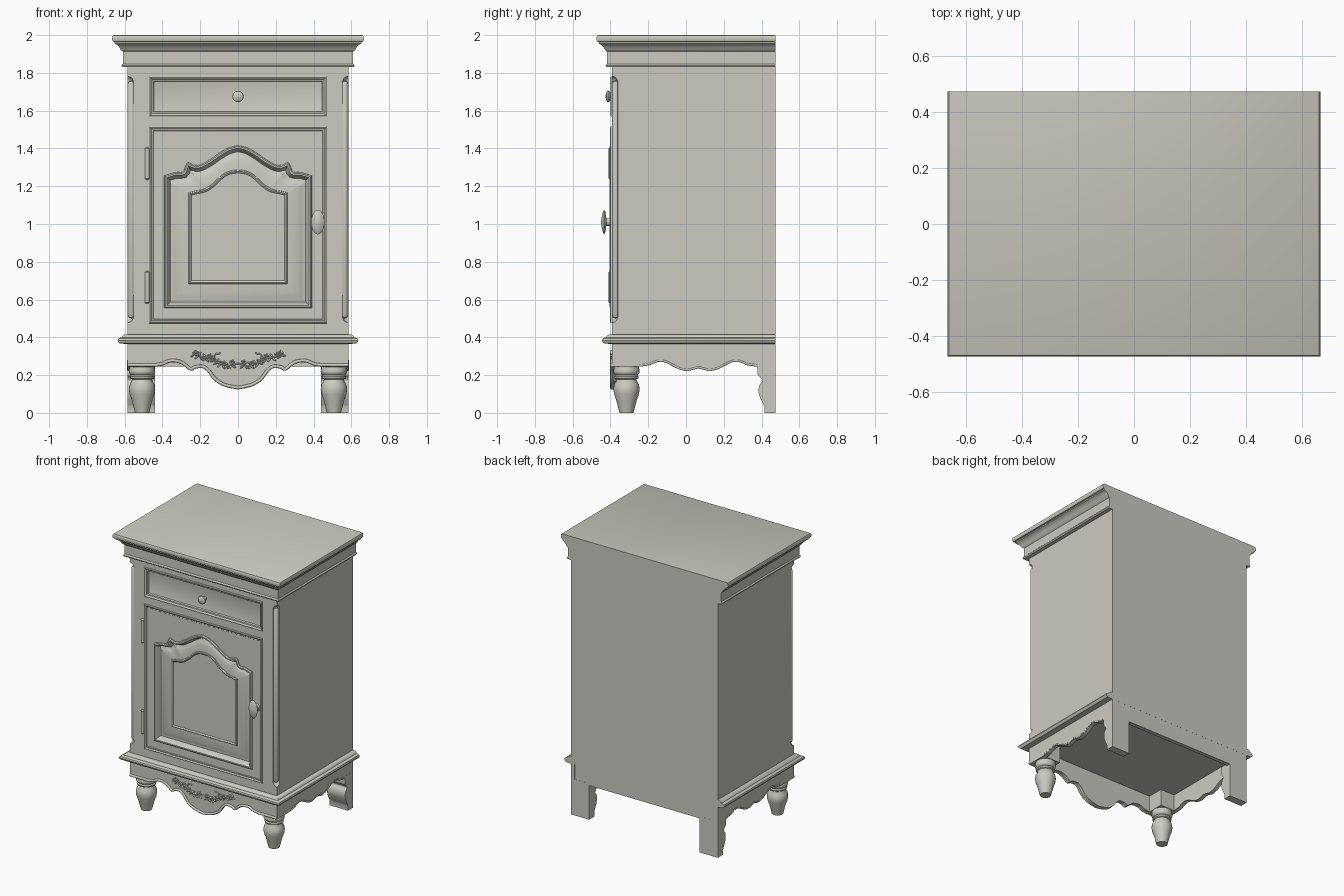
import bpy, bmesh, math, random
from mathutils import Matrix, Vector

if "Cube" in bpy.data.objects:
    bpy.data.objects.remove(bpy.data.objects["Cube"])

random.seed(4)
W, Y0, Y1 = 0.585, -0.393, 0.473          # body half width, front, back
paint = bpy.data.materials.new("warm grey paint")
paint.diffuse_color = (0.6, 0.6, 0.54, 1)
paint.use_nodes = True
paint.node_tree.nodes["Principled BSDF"].inputs["Base Color"].default_value = paint.diffuse_color


def finish(ob, angle=35):
    ob.data.materials.clear()
    ob.data.materials.append(paint)
    bpy.ops.object.select_all(action='DESELECT')
    ob.select_set(True)
    bpy.context.view_layer.objects.active = ob
    bpy.ops.object.shade_smooth_by_angle(angle=math.radians(angle))
    return ob


def to_object(name, bm, recalc=True):
    if recalc:
        bmesh.ops.remove_doubles(bm, verts=bm.verts, dist=1e-5)
        bmesh.ops.recalc_face_normals(bm, faces=bm.faces)
    me = bpy.data.meshes.new(name)
    bm.to_mesh(me)
    bm.free()
    ob = bpy.data.objects.new(name, me)
    bpy.context.collection.objects.link(ob)
    return finish(ob)


def loft(name, loops, cap_start=False, cap_end=True, recalc=True):
    """Bridge a list of equally long closed loops."""
    bm = bmesh.new()
    rings = [[bm.verts.new(p) for p in lp] for lp in loops]
    n = len(rings[0])
    for a, b in zip(rings, rings[1:]):
        for i in range(n):
            bm.faces.new((a[i], a[(i + 1) % n], b[(i + 1) % n], b[i]))
    if cap_start:
        bm.faces.new(rings[0][::-1])
    if cap_end:
        bm.faces.new(rings[-1])
    return to_object(name, bm, recalc)


def stack(name, profile):
    """Moulding round front and sides, flush at the back: (overhang, z)."""
    return loft(name, [[(-W - o, Y0 - o, z), (W + o, Y0 - o, z), (W + o, Y1, z), (-W - o, Y1, z)]
                       for o, z in profile], True)


def lathe(name, profile, loc, facing_front=False, sx=1, seg=28):
    ob = loft(name, [[(sx * max(r, 1e-4) * math.cos(2 * math.pi * i / seg),
                       max(r, 1e-4) * math.sin(2 * math.pi * i / seg), z) for i in range(seg)]
                     for r, z in profile], True)
    turn = Matrix.Rotation(math.pi / 2, 4, 'X') if facing_front else Matrix()
    ob.data.transform(Matrix.Translation(loc) @ turn)
    return ob


def prism(name, pts, to3d, d0, d1):
    return loft(name, [[to3d(u, v, d) for u, v in pts] for d in (d0, d1)], True)


def spline(p, n=3):
    out = []
    for i in range(len(p) - 1):
        a, b, c, d = [Vector(p[max(0, min(len(p) - 1, i + k))]) for k in (-1, 0, 1, 2)]
        for s in range(n):
            t = s / n
            out.append(tuple(0.5 * (2 * b + (c - a) * t + (2 * a - 5 * b + 4 * c - d) * t * t
                                    + (3 * b - a - 3 * c + d) * t ** 3)))
    return out + [tuple(p[-1])]


def mirrored(half):
    """Closed counter-clockwise outline from a right half that starts on x = 0."""
    return [(-x, z) for x, z in half] + half[:0:-1]


def inset(pts, d):
    out, n = [], len(pts)
    for i in range(n):
        a, b, c = (Vector(pts[(i + k) % n]) for k in (-1, 0, 1))
        e, f = (b - a).normalized(), (c - b).normalized()
        n1, n2 = Vector((-e.y, e.x)), Vector((-f.y, f.x))
        out.append(tuple(b + (n1 + n2) * d / max(0.6, 1 + n1.dot(n2))))
    return out


def rect(x, z0, z1):
    return [(-x, z0), (x, z0), (x, z1), (-x, z1)]


def at_depth(pts, d):
    return [(x, Y0 + d, z) for x, z in pts]


def steps(pts, profile):
    return [at_depth(inset(pts, o), d) for o, d in profile]


def tube(name, pts, r):
    cu = bpy.data.curves.new(name, 'CURVE')
    cu.dimensions, cu.bevel_depth, cu.bevel_resolution, cu.use_fill_caps = '3D', r, 2, True
    sp = cu.splines.new('POLY')
    sp.points.add(len(pts) - 1)
    for q, p in zip(sp.points, pts):
        q.co = (*p, 1)
    ob = bpy.data.objects.new(name, cu)
    bpy.context.collection.objects.link(ob)
    bpy.ops.object.select_all(action='DESELECT')
    ob.select_set(True)
    bpy.context.view_layer.objects.active = ob
    bpy.ops.object.convert(target='MESH')
    return finish(bpy.context.view_layer.objects.active, 60)


front = lambda u, v, d: (u, d, v)
side = lambda u, v, d: (d, u, v)

# Outlines of the door arch and its raised centre, point for point
arch = mirrored(spline([(0, 1.415), (.05, 1.403), (.1, 1.375), (.15, 1.34), (.2, 1.313), (.235, 1.312),
                        (.265, 1.325), (.28, 1.3), (.292, 1.275), (.33, 1.273), (.37, 1.262), (.39, 1.255)])
                + [(.39, .555)])
centre = mirrored(spline([(0, 1.285), (.04, 1.28), (.075, 1.265), (.105, 1.24), (.13, 1.215), (.15, 1.2),
                          (.165, 1.19), (.18, 1.183), (.2, 1.178), (.22, 1.175), (.24, 1.17), (.26, 1.165)])
                  + [(.26, .685)])
drawer = rect(.47, 1.57, 1.78)

# Body with drawer opening, door recess and fluted corners cut out
body = stack("body", [(0, .37), (0, 1.84)])
ball = [(.032 * math.sin(a * math.pi / 12), .032 * math.cos(a * math.pi / 12)) for a in range(7)]
cutters = [prism("cutter", inset(drawer, .004), front, Y0 - .1, Y0 + .05),
           prism("cutter", inset(arch, .006), front, Y0 - .1, Y0 + .05)]
for s in (-1, 1):
    cutters.append(lathe("cutter", [(r, 1.75 + z) for r, z in ball] + [(r, .51 - z) for r, z in ball[::-1]],
                         (s * W, Y0, 0)))
for c in cutters:
    c.hide_render = True
    m = body.modifiers.new("cut", 'BOOLEAN')
    m.operation, m.object, m.solver = 'DIFFERENCE', c, 'EXACT'
    bpy.context.view_layer.objects.active = body
    bpy.ops.object.modifier_apply(modifier=m.name)
    bpy.data.objects.remove(c)
finish(body)

# Crown and base mouldings
stack("crown_moulding", [(0, 1.83), (.028, 1.83), (.032, 1.838), (.028, 1.846), (.025, 1.848), (.025, 1.912),
                         (.031, 1.918), (.036, 1.922), (.043, 1.936), (.056, 1.949), (.068, 1.955), (.068, 1.963),
                         (.077, 1.966), (.081, 1.975), (.081, 1.988), (.077, 1.997), (.072, 2.0)])
stack("base_moulding", [(0, .365), (.04, .367), (.049, .374), (.052, .383), (.049, .393), (.04, .398),
                        (.03, .4), (.026, .408), (.018, .414), (0, .416)])

# Drawer front, door frame and door panel
loft("drawer_front", steps(drawer, [(-.002, .002), (0, -.005), (.005, -.008), (.01, -.005), (.014, .001), (.022, .003),
                                    (.026, .014), (.031, .016)]), recalc=False)
loft("door_edge_moulding", steps(rect(.47, .475, 1.515), [(-.001, .002), (0, -.006), (.005, -.009), (.01, -.006),
                                                          (.013, -.002), (.02, -.003), (.024, .002)]),
     cap_end=False, recalc=False)
inner = inset(arch, .032)
mix = lambda t: [tuple(Vector(a).lerp(Vector(b), t)) for a, b in zip(inner, centre)]
loft("door_panel", steps(arch, [(-.001, .002), (0, -.006), (.006, -.012), (.014, -.012), (.02, -.005),
                                (.024, .004), (.028, .022)])
     + [at_depth(mix(t), d) for t, d in ((0, .026), (.1, .025), (.25, .018), (.4, .013), (.98, .011))]
     + steps(centre, [(0, .006), (.006, .003), (.012, .006), (.015, .01)]), recalc=False)

# Knob, door handle, hinges
lathe("drawer_knob", [(.0, -.03), (.014, -.03), (.014, .006), (.024, .009), (.03, .016), (.028, .024), (.018, .03),
                      (0, .033)], (0, Y0, 1.675), True)
lathe("handle_stem", [(.028, 0), (.02, .008), (.02, .028), (.026, .034)], (.423, Y0, 1.01), True)
lathe("handle_plate", [(0, .028), (.03, .03), (.055, .035), (.065, .04), (.055, .046), (.03, .053), (0, .057)],
      (.423, Y0, 1.01), True, .54)
for z in (.665, 1.32):
    lathe("hinge", [(0, -.087), (.007, -.085), (.012, -.08), (.012, .08), (.007, .085), (0, .087)],
          (-.481, Y0 - .004, z), seg=16)

# Aprons with beaded lower edges
wave = spline([(0, .125), (.07, .14), (.12, .17), (.155, .215), (.185, .237), (.225, .235), (.25, .224), (.275, .243),
               (.31, .264), (.36, .268), (.4, .252), (.44, .245)], 4) + [(W, .245)]
edge = [(-x, z) for x, z in wave[:0:-1]] + wave
prism("front_apron", edge + [(W, .38), (-W, .38)], front, Y0, Y0 + .03)
tube("front_apron_bead", [(x, Y0, z + .008) for x, z in edge], .009)
half = spline([(0, .236), (.03, .228), (.06, .222), (.1, .23), (.14, .25), (.18, .268), (.22, .268), (.26, .252),
               (.31, .245)], 4)
side_edge = [(.065 - y, z) for y, z in half[:0:-1]] + [(.065 + y, z) for y, z in half]
for s in (-1, 1):
    prism("side_apron", [(Y0, .245)] + side_edge + [(Y1, .245), (Y1, .38), (Y0, .38)], side,
          s * (W - .03), s * (W - .0005))
    tube("side_apron_bead", [(s * (W - .003), y, z + .006) for y, z in side_edge], .006)
prism("back_rail", rect(W - .001, .245, .38), front, Y1 - .03, Y1 - .0005)

# Feet and corner beads
for s in (-1, 1):
    lathe("front_foot", [(.037, 0), (.04, .01), (.052, .06), (.066, .1), (.07, .125), (.066, .15), (.055, .168),
                         (.053, .178), (.062, .183), (.064, .192), (.058, .2), (.066, .207), (.07, .218), (.068, .23),
                         (.066, .236), (.068, .25)], (s * .508, -.315, 0))
    prism("corner_block", [(-.385, .245), (-.245, .245), (-.245, .38), (-.385, .38)], side, s * .44, s * (W - .005))
    foot = spline([(.415, .035), (.395, .075), (.384, .11), (.388, .145), (.404, .17), (.392, .19), (.38, .205),
                   (.38, .26)], 4)
    prism("back_foot", [(Y1, 0), (.415, 0)] + foot + [(Y1, .26)], side, s * .44, s * W)
    lathe("corner_bead", [(0, .5), (.012, .505), (.019, .52), (.019, 1.74), (.012, 1.755), (0, 1.76)],
          (s * (W - .02), Y0 + .02, 0), seg=20)

# Carved garland on the front apron
bm = bmesh.new()


def petal(x, z, a, length, width):
    m = (Matrix.Translation((x, Y0 - .002, z)) @ Matrix.Rotation(a, 4, 'Y')
         @ Matrix.Diagonal((length, .008, width, 1)))
    bmesh.ops.create_icosphere(bm, subdivisions=2, radius=1, matrix=m)


for s in (-1, 1):
    vine = spline([(0, .262), (.05, .25), (.1, .262), (.14, .285), (.19, .295), (.24, .315)], 4)
    tendril = spline([(.09, .258), (.125, .285), (.12, .31), (.09, .315)], 4)
    for line in (vine, tendril):
        tube("garland_stem", [(s * x, Y0 - .002, z) for x, z in line], .004)
    for i, (x, z) in enumerate(vine[2:]):
        petal(s * x, z + (.011 if i % 2 else -.011), s * random.uniform(-1, 1), .014, .005)
    for x, z in ((.03, .268), (.075, .262), (.15, .3), (.215, .312)):
        for k in range(5):
            a = k * math.tau / 5
            petal(s * x + .008 * math.cos(a), z + .008 * math.sin(a), -a, .007, .005)
to_object("garland_flowers", bm)
